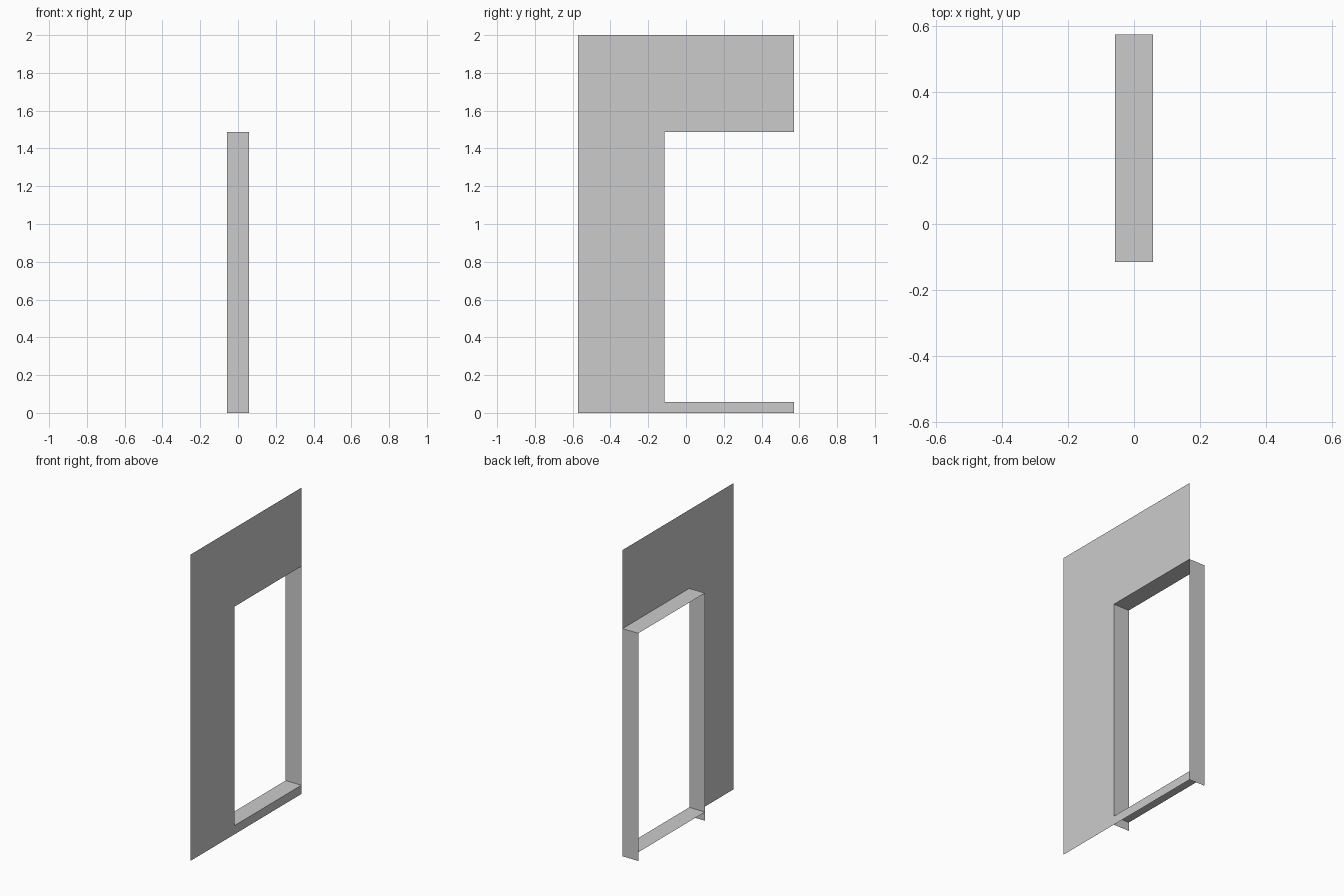
import bpy

cube = bpy.data.objects.get("Cube")
if cube:
    bpy.data.objects.remove(cube, do_unlink=True)

plaster = bpy.data.materials.new("light_grey")
plaster.use_nodes = True
colour = (0.6, 0.6, 0.6, 1.0)
plaster.diffuse_color = colour
plaster.node_tree.nodes["Principled BSDF"].inputs["Base Color"].default_value = colour

# Main dimensions
WALL_X, BACK_X = 0.057, -0.057       # wall plane and rear edge of the frame
Y0, Y1, TOP = -0.573, 0.573, 2.0     # wall extents
OPEN_Y, SILL, HEAD = -0.115, 0.057, 1.487


def sheet(name, points):
    """One flat, zero-thickness panel."""
    mesh = bpy.data.meshes.new(name)
    mesh.from_pydata(points, [], [list(range(len(points)))])
    mesh.materials.append(plaster)
    obj = bpy.data.objects.new(name, mesh)
    bpy.context.collection.objects.link(obj)


def reveal(name, start, end):
    """Strip running back from the wall along a (y, z) line."""
    sheet(name, [(WALL_X, *start), (WALL_X, *end), (BACK_X, *end), (BACK_X, *start)])


# Wall panel wrapping round the opening
outline = [(Y0, 0), (Y1, 0), (Y1, SILL), (OPEN_Y, SILL),
           (OPEN_Y, HEAD), (Y1, HEAD), (Y1, TOP), (Y0, TOP)]
sheet("wall_panel", [(WALL_X, y, z) for y, z in outline])

# Frame lining, faces turned into the opening
reveal("front_jamb", (OPEN_Y, HEAD), (OPEN_Y, 0))
reveal("back_jamb", (Y1, 0), (Y1, HEAD))
reveal("sill", (OPEN_Y, SILL), (Y1, SILL))
reveal("head_lining", (Y1, HEAD), (OPEN_Y, HEAD))
